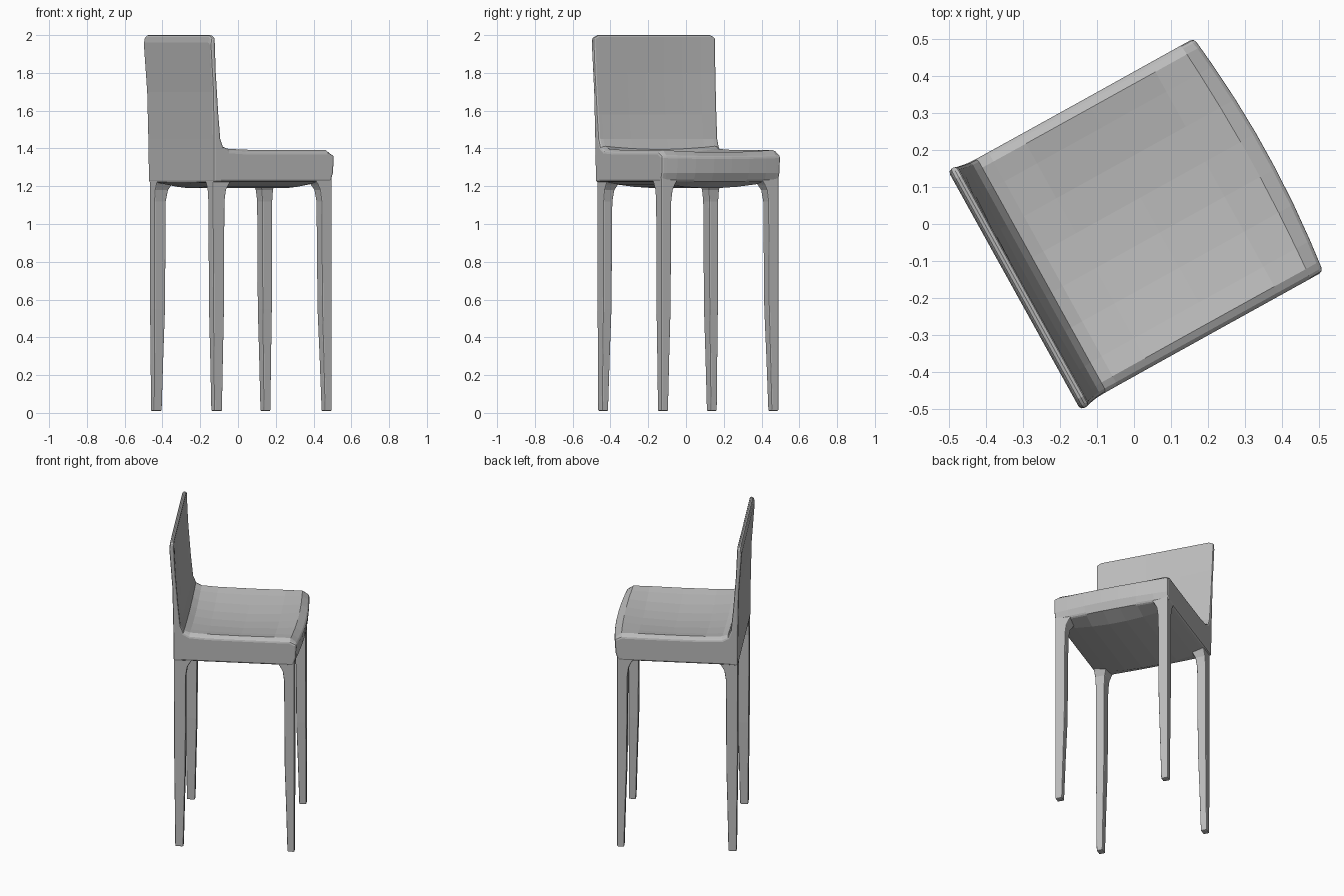
import bpy
import bmesh
import math

cube = bpy.data.objects.get("Cube")
if cube:
    bpy.data.objects.remove(cube, do_unlink=True)

TURN = math.radians(29)

grey = bpy.data.materials.new("plain_grey")
grey.use_nodes = True
colour = (0.5, 0.5, 0.5, 1)
grey.diffuse_color = colour
grey.node_tree.nodes["Principled BSDF"].inputs["Base Color"].default_value = colour


def loft(name, rings, bevel):
    """Skin a row of closed rings, cap both ends and soften the edges."""
    bm = bmesh.new()
    rows = [[bm.verts.new(p) for p in ring] for ring in rings]
    n = len(rows[0])
    for a, b in zip(rows, rows[1:]):
        for i in range(n):
            j = (i + 1) % n
            bm.faces.new((a[i], a[j], b[j], b[i]))
    bm.faces.new(rows[0])
    bm.faces.new(rows[-1])
    bmesh.ops.recalc_face_normals(bm, faces=bm.faces)
    mesh = bpy.data.meshes.new(name)
    bm.to_mesh(mesh)
    bm.free()
    mesh.materials.append(grey)
    obj = bpy.data.objects.new(name, mesh)
    bpy.context.collection.objects.link(obj)
    obj.rotation_euler.z = TURN
    mod = obj.modifiers.new("soft_edges", "BEVEL")
    mod.width = bevel
    mod.segments = 2
    mod.limit_method = "ANGLE"
    mod.angle_limit = math.radians(50)
    return obj


# Seat and backrest side profile: depth, height, bow at middle,
# lift towards the sides, drop at the outermost edge
profile = [
    (-.345, 1.22, 0, 0, 0), (-.347, 1.45, 0, 0, 0), (-.352, 1.7, 0, 0, 0),
    (-.37, 1.96, 0, 0, .01), (-.364, 2.0, 0, 0, .014), (-.342, 2.0, 0, 0, .014),
    (-.333, 1.8, -.008, 0, 0), (-.316, 1.58, -.008, 0, 0),
    (-.303, 1.45, 0, 0, 0), (-.285, 1.395, 0, .02, .01),
    (-.25, 1.375, 0, .028, .018), (-.15, 1.362, 0, .037, .02),
    (.05, 1.355, 0, .043, .02), (.25, 1.365, 0, .033, .02),
    (.345, 1.38, .015, .014, .015), (.385, 1.355, .024, .005, 0),
    (.38, 1.27, .02, 0, 0), (.366, 1.225, .01, 0, 0),
    (.27, 1.19, 0, .035, 0), (-.28, 1.19, 0, .035, 0),
]


def section(t):
    e = t * t
    edge = 1 if abs(t) == 1 else 0
    ring = []
    for d, z, bow, lift, drop in profile:
        half = .358 + .012 * max(0, z - 1.2) / .8
        ring.append((d + bow * (1 - e), t * half, z + lift * e - drop * edge))
    return ring


loft("seat_and_backrest",
     [section(t) for t in (-1, -.92, -.75, -.45, -.15, .15, .45, .75, .92, 1)],
     .012)

# Tapered legs flaring into the seat: height, thickness, inset of back legs
leg_rings = [(.01, .042, .008), (.3, .05, .005), (.55, .058, .002),
             (1.12, .062, 0), (1.18, .07, 0), (1.21, .085, 0), (1.25, .11, 0)]
for side, v in (("left", 1), ("right", -1)):
    for end, u, depth, width, deep, wide in (
            ("front", 1, .372, .355, 1, 1), ("back", -1, .344, .348, 1.15, .9)):
        rings = []
        for z, s, inset in leg_rings:
            outer = depth - (inset if u < 0 else 0)
            d0, d1 = u * outer, u * (outer - s * deep)
            w0, w1 = v * width, v * (width - s * wide)
            rings.append([(d0, w0, z), (d1, w0, z), (d1, w1, z), (d0, w1, z)])
        loft(f"{end}_{side}_leg", rings, .006)
